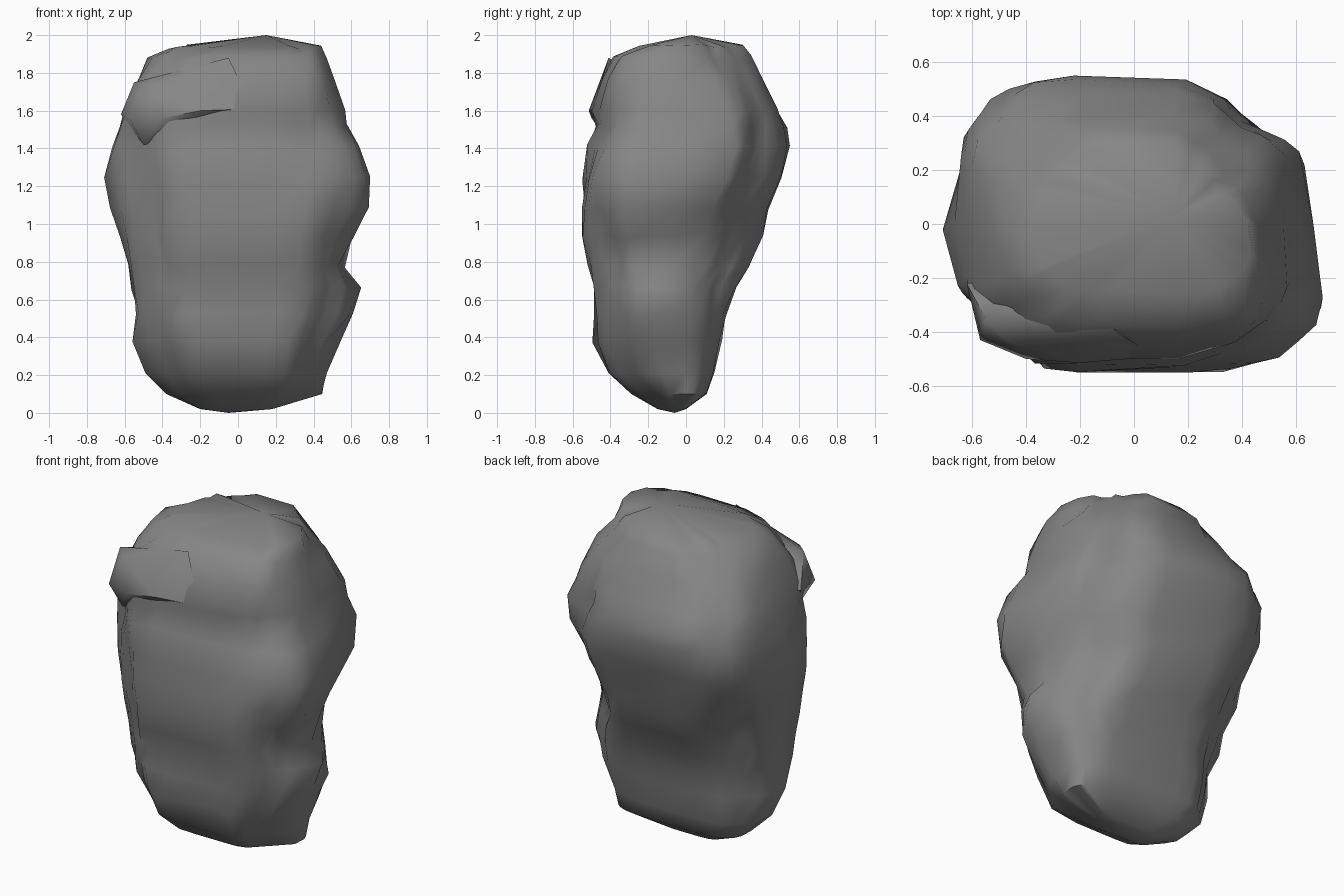
import bpy, bmesh, math, random
from mathutils import Vector

if "Cube" in bpy.data.objects:
    bpy.data.objects.remove(bpy.data.objects["Cube"])

random.seed(4)

# height, left, right, front, back extents of the boulder
LEVELS = [
    (0.02, -0.20, 0.18, -0.15, 0.00), (0.10, -0.38, 0.45, -0.29, 0.11),
    (0.21, -0.49, 0.47, -0.41, 0.15), (0.38, -0.57, 0.54, -0.49, 0.18),
    (0.52, -0.55, 0.60, -0.50, 0.21), (0.66, -0.56, 0.63, -0.50, 0.26),
    (0.78, -0.58, 0.58, -0.53, 0.32), (0.93, -0.62, 0.60, -0.55, 0.40),
    (1.08, -0.64, 0.63, -0.55, 0.43), (1.24, -0.65, 0.64, -0.54, 0.50),
    (1.41, -0.65, 0.62, -0.52, 0.55), (1.52, -0.63, 0.58, -0.48, 0.53),
    (1.60, -0.61, 0.56, -0.50, 0.48), (1.76, -0.54, 0.51, -0.44, 0.40),
    (1.88, -0.47, 0.47, -0.38, 0.35), (1.94, -0.36, 0.44, -0.25, 0.31)]

# height, chamfer distance of back right, back left, front left, front right
CORNERS = [
    (0.02, .14, .12, .22, .18), (0.10, .34, .28, .35, .37),
    (0.25, .44, .36, .50, .50), (0.50, .43, .37, .56, .58),
    (0.85, .42, .50, .61, .63), (1.35, .64, .72, .62, .71),
    (1.65, .55, .60, .63, .64), (1.94, .32, .31, .40, .48)]
SIDES = 30

# swellings (+) and dents (-): centre, radius, amount
RELIEF = [
    ((0.64, -0.25, 1.14), .34, .08), ((-0.64, -0.05, 1.15), .24, .055),
    ((0.38, 0.48, 1.42), .26, -.07), ((0.55, -0.25, 0.84), .22, -.04),
    ((-0.35, -0.52, 0.74), .25, -.03), ((0.15, -0.50, 0.52), .32, -.04),
    ((0.40, -0.45, 1.53), .25, -.04), ((0.60, 0.08, 1.05), .22, -.03),
    ((-0.45, 0.28, 0.85), .25, -.03), ((0.05, 0.19, 0.46), .20, -.03),
    ((0.56, -0.20, 0.60), .20, .02)]


def corner_limit(z, k):
    for a, b in zip(CORNERS, CORNERS[1:]):
        if z <= b[0]:
            t = (z - a[0]) / (b[0] - a[0])
            return a[k] + (b[k] - a[k]) * t
    return CORNERS[-1][k]


def section_point(level, angle):
    z, xl, xr, yf, yb = level
    c, s = math.cos(angle), math.sin(angle)
    e = 2 / 4.0
    x = (xl + xr) / 2 + (xr - xl) / 2 * math.copysign(abs(c) ** e, c)
    y = (yf + yb) / 2 + (yb - yf) / 2 * math.copysign(abs(s) ** e, s)
    # cut the four corners back to their chamfers
    for k, (dx, dy) in enumerate(((1, 1), (-1, 1), (-1, -1), (1, -1)), 1):
        d = (x * dx + y * dy) / math.sqrt(2)
        lim = corner_limit(z, k)
        if d > lim:
            x -= dx * (d - lim) / math.sqrt(2)
            y -= dy * (d - lim) / math.sqrt(2)
    p = Vector((x, y, z))
    out = Vector((x, y - (yf + yb) / 2, 0)).normalized()
    for centre, radius, amount in RELIEF:
        d = (p - Vector(centre)).length
        if d < radius:
            p += out * amount * (1 - (d / radius) ** 2)
    n = 0.014 if z > 0.25 else 0.0
    return p + Vector([random.uniform(-n, n) for _ in range(3)])


def finish(name, bm, angle=55):
    bmesh.ops.recalc_face_normals(bm, faces=bm.faces)
    mesh = bpy.data.meshes.new(name)
    bm.to_mesh(mesh)
    bm.free()
    mesh.materials.append(stone)
    ob = bpy.data.objects.new(name, mesh)
    bpy.context.collection.objects.link(ob)
    bpy.ops.object.select_all(action='DESELECT')
    ob.select_set(True)
    bpy.context.view_layer.objects.active = ob
    bpy.ops.object.shade_smooth_by_angle(angle=math.radians(angle))


def hull(name, points):
    bm = bmesh.new()
    for p in points:
        bm.verts.new(p)
    bmesh.ops.convex_hull(bm, input=bm.verts)
    bmesh.ops.delete(bm, geom=[v for v in bm.verts if not v.link_faces],
                     context='VERTS')
    finish(name, bm)


stone = bpy.data.materials.new("dark_stone")
stone.diffuse_color = (0.24, 0.24, 0.24, 1)
stone.use_nodes = True
stone.node_tree.nodes["Principled BSDF"].inputs["Base Color"].default_value = stone.diffuse_color

# main boulder, lofted through the levels
bm = bmesh.new()
rings = [[bm.verts.new(section_point(l, 2 * math.pi * i / SIDES))
          for i in range(SIDES)] for l in LEVELS]
for a, b in zip(rings, rings[1:]):
    for i in range(SIDES):
        j = (i + 1) % SIDES
        bm.faces.new((a[i], a[j], b[j], b[i]))
for ring, tip in ((rings[0], (-0.05, -0.06, 0)), (rings[-1], (0.15, 0.03, 2.0))):
    v = bm.verts.new(tip)
    for i in range(SIDES):
        bm.faces.new((ring[i], ring[(i + 1) % SIDES], v))
finish("boulder_body", bm)

# overhanging slab on the upper front left
hull("upper_slab", [
    (-0.05, -0.41, 1.88), (-0.46, -0.44, 1.73), (-0.55, -0.35, 1.75),
    (-0.62, -0.22, 1.58), (-0.57, -0.43, 1.55), (-0.40, -0.50, 1.56),
    (-0.20, -0.515, 1.60), (0.08, -0.49, 1.61), (-0.20, -0.20, 1.45),
    (-0.30, -0.20, 1.75), (-0.50, -0.40, 1.42)])
